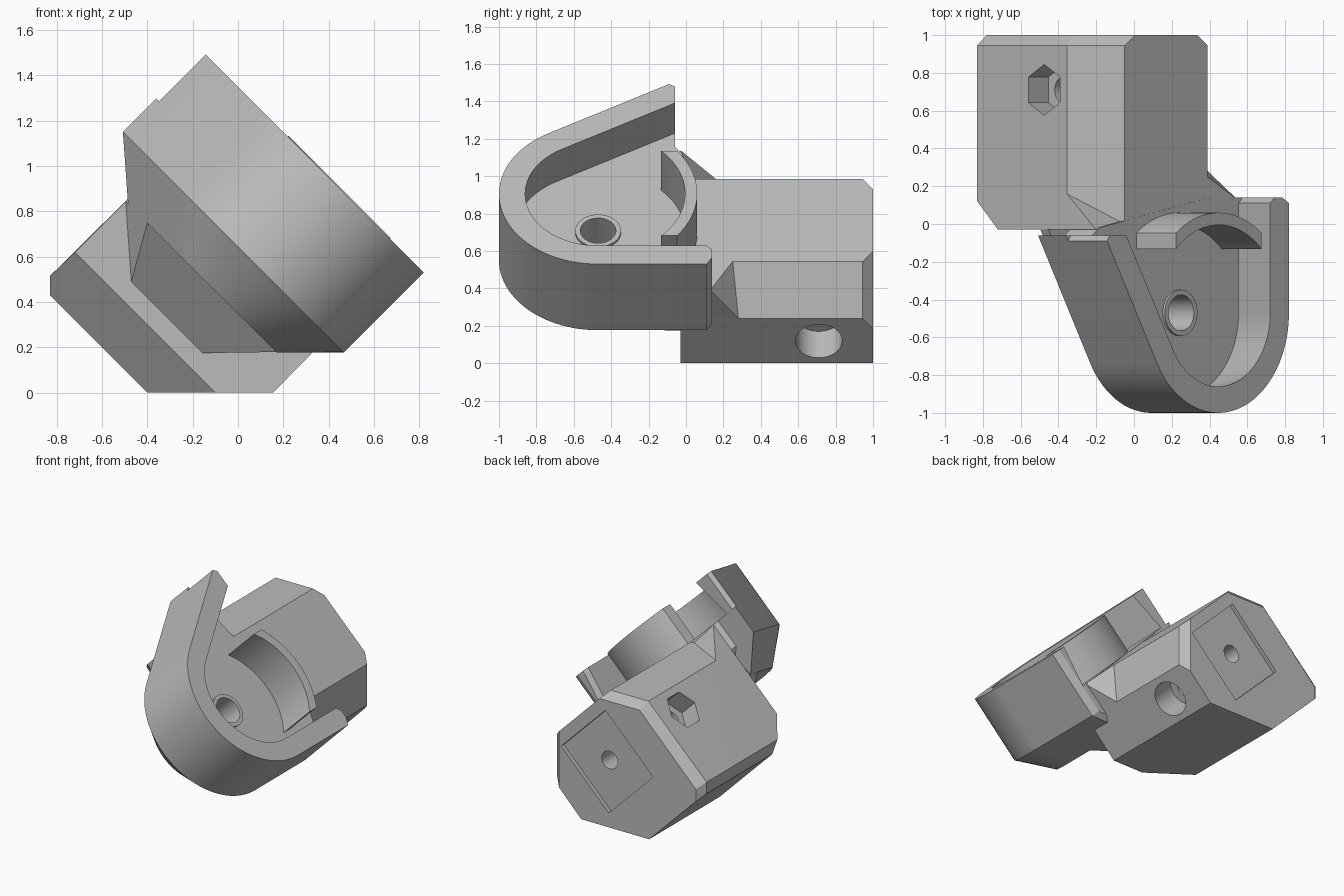
import bpy, bmesh, math
from mathutils import Matrix, Vector

if "Cube" in bpy.data.objects:
    bpy.data.objects.remove(bpy.data.objects["Cube"])

S = math.sqrt(0.5)
UC, YC, R = -0.325, -0.47, 0.53      # pivot centre (u, y) and outer radius of the cup
FLOOR, RIM = 0.663, 0.955            # heights along the tilted normal n

grey = bpy.data.materials.new("light_grey")
grey.diffuse_color = (0.5, 0.5, 0.5, 1)
grey.use_nodes = True
grey.node_tree.nodes["Principled BSDF"].inputs["Base Color"].default_value = grey.diffuse_color


def world(u, y, n):
    """Tilted frame (u down-slope, y, n normal) to upright frame."""
    return Vector(((n + u) * S, y, (n - u) * S))


def finish(name, bm):
    bmesh.ops.recalc_face_normals(bm, faces=bm.faces)
    me = bpy.data.meshes.new(name)
    bm.to_mesh(me)
    bm.free()
    ob = bpy.data.objects.new(name, me)
    bpy.context.collection.objects.link(ob)
    me.materials.append(grey)
    return ob


def hull(name, pts):
    bm = bmesh.new()
    for p in pts:
        bm.verts.new(p)
    res = bmesh.ops.convex_hull(bm, input=bm.verts)
    bmesh.ops.delete(bm, geom=[v for v in bm.verts if not v.link_faces], context='VERTS')
    bmesh.ops.dissolve_limit(bm, angle_limit=0.01, verts=bm.verts, edges=bm.edges)
    return finish(name, bm)


def loft(name, layers):
    """Skin a stack of (outline, n) layers and cap both ends."""
    bm = bmesh.new()
    rows = [[bm.verts.new(world(u, y, n)) for u, y in prof] for prof, n in layers]
    for a, b in zip(rows, rows[1:]):
        for i in range(len(a)):
            j = (i + 1) % len(a)
            bm.faces.new((a[i], a[j], b[j], b[i]))
    bm.faces.new(rows[0][::-1])
    bm.faces.new(rows[-1])
    return finish(name, bm)


def circle(r, count=48, start=0.0):
    return [(r * math.cos(start + 2 * math.pi * i / count),
             r * math.sin(start + 2 * math.pi * i / count)) for i in range(count)]


def cut(ob, cutter):
    mod = ob.modifiers.new("cut", 'BOOLEAN')
    mod.operation, mod.solver, mod.object = 'DIFFERENCE', 'EXACT', cutter
    bpy.context.view_layer.objects.active = ob
    bpy.ops.object.modifier_apply(modifier=mod.name)
    bpy.data.objects.remove(cutter)


def cutter(section, place, a, b):
    """Prism cutter: place(p, q, t) puts the section at depth t."""
    return hull("cutter", [place(p, q, t) for t in (a, b) for p, q in section])


def u_path(off, y_left, y_right):
    """Right arm, bottom arc and splayed left arm, inset by off."""
    r = R - off
    arc = [math.radians(-150 * i / 40) for i in range(41)]
    pts = [(UC + r, y_right)]
    pts += [(UC + r * math.cos(t), YC + r * math.sin(t)) for t in arc]
    u, y = pts[-1]
    pts.append((u - (y_left - y) * math.tan(math.radians(30)), y_left))
    return pts


# Cup base: straight slab above a tapering underside
def base_outline(off):
    pts = u_path(off, -0.06, 0.11)
    lu = pts[-1][0]
    return [(UC + R - off - 0.05, 0.14)] + pts + [(lu + 0.2, -0.06), (lu + 0.25, -0.02), (-0.1, 0.14)]


cup_base = loft("cup_base", [(base_outline(0.208), 0.247), (base_outline(0), 0.455),
                             (base_outline(0), FLOOR)])


# Cup wall, leaning inward toward the rim
def wall_outline(off):
    outer, inner = u_path(0, -0.09, 0.11), u_path(off, -0.06, 0.11)
    lu = outer[-1][0]
    return ([(UC + R - 0.05, 0.14)] + outer + [(lu + 0.02, -0.06)] + inner[::-1]
            + [(UC + R - off + 0.03, 0.14)])


cup_wall = loft("cup_wall", [(wall_outline(0.083), FLOOR - 0.01), (wall_outline(0.14), RIM)])

# Sloped support joining the cup to the block
support = hull("cup_support", [world(*p) for p in (
    (-0.813, -0.264, 0.247), (-0.007, -0.264, 0.247), (-0.68, -0.03, 0.014),
    (-0.233, -0.03, 0.014), (-0.948, -0.03, 0.247), (-0.007, -0.03, 0.247),
    (-0.813, -0.264, 0.30), (-0.007, -0.264, 0.30), (-0.94, -0.03, 0.30),
    (-0.007, -0.03, 0.30))])

# Pivot hole and its raised lip
cut(cup_base, cutter(circle(0.095), lambda p, q, t: world(UC + p, YC + q, t), 0.1, 0.8))
bm = bmesh.new()
rings = [[bm.verts.new(world(UC + p, YC + q, n)) for p, q in circle(r)]
         for r, n in ((0.095, FLOOR - 0.02), (0.095, FLOOR + 0.015),
                      (0.122, FLOOR + 0.015), (0.122, FLOOR - 0.02))]
for k in range(4):
    a, b = rings[k], rings[(k + 1) % 4]
    for i in range(48):
        j = (i + 1) % 48
        bm.faces.new((a[i], a[j], b[j], b[i]))
lip = finish("pivot_lip", bm)


# Curved stop wall concentric with the pivot
def stop_arc(r):
    h = math.asin(0.32 / r)
    return [(UC + r * math.sin(h * (i / 12 - 1)), YC + r * math.cos(h * (i / 12 - 1)))
            for i in range(25)]


stop_outline = stop_arc(0.53) + stop_arc(0.465)[::-1]
stop = loft("curved_stop", [(stop_outline, FLOOR - 0.01), (stop_outline, 0.96)])

# Mounting block: faceted body with chamfered back and lower front edge
front = [(-0.72, 0.62), (-0.1, 0), (0.155, 0), (0.39, 0.24), (0.39, 0.545),
         (-0.05, 0.985), (-0.355, 0.985)]
rear = [(-0.83, 0.515), (-0.83, 0.43), (-0.4, 0), (0.155, 0), (0.39, 0.24),
        (0.39, 0.545), (-0.05, 0.985), (-0.355, 0.985)]
end = [(-0.78, 0.47), (-0.78, 0.38), (-0.4, 0), (0.155, 0), (0.335, 0.185),
       (0.335, 0.6), (0.005, 0.93), (-0.322, 0.93)]
pts = [(x, -0.03, z) for x, z in front] + [(x, 0.945, z) for x, z in rear]
pts += [(x, 1, z) for x, z in end]
pts += [(-0.83, 0.12, 0.515), (-0.83, 0.18, 0.43), (-0.4, 0.18, 0)]
block = hull("mounting_block", pts)

# Cross bolt: through hole, round counterbore, hexagonal nut pocket
across = lambda p, q, t: world(t, 0.71 + p, 0.276 + q)
cut(block, cutter(circle(0.07, 32), across, -1.2, 0.4))
cut(block, cutter(circle(0.125), across, -0.09, 0.4))
cut(block, cutter(circle(0.135, 6), across, -1.2, -0.80))

# Back socket: shallow square recess with a round hole
along = lambda p, q, t: world(-0.38 + p, t, 0.30 + q)
cut(block, cutter([(-0.255, -0.275), (0.255, -0.275), (0.255, 0.275), (-0.255, 0.275)],
                  along, 0.97, 1.2))
cut(block, cutter(circle(0.065, 32), along, 0.4, 1.2))

# Corner fillers where the block edges run out into the cup
ur, yr = world(0.11, -0.03, FLOOR), world(0.11, 0.13, FLOOR)
side = hull("side_gusset", [ur, yr, (0.39, -0.03, 0.545), (0.39, 0.25, 0.545),
                            (0.39, -0.03, 0.24), (0.39, 0.28, 0.24)])
top = hull("top_gusset", [world(-0.948, -0.03, FLOOR), (-0.355, -0.03, 0.985),
                          (-0.355, 0.16, 0.985), (-0.05, -0.03, 0.985), (-0.05, 0.0, 0.985)])

# Smooth the curved walls, keep edges sharp
for ob in bpy.context.scene.objects:
    ob.select_set(True)
bpy.context.view_layer.objects.active = block
bpy.ops.object.shade_smooth_by_angle(angle=math.radians(25))
